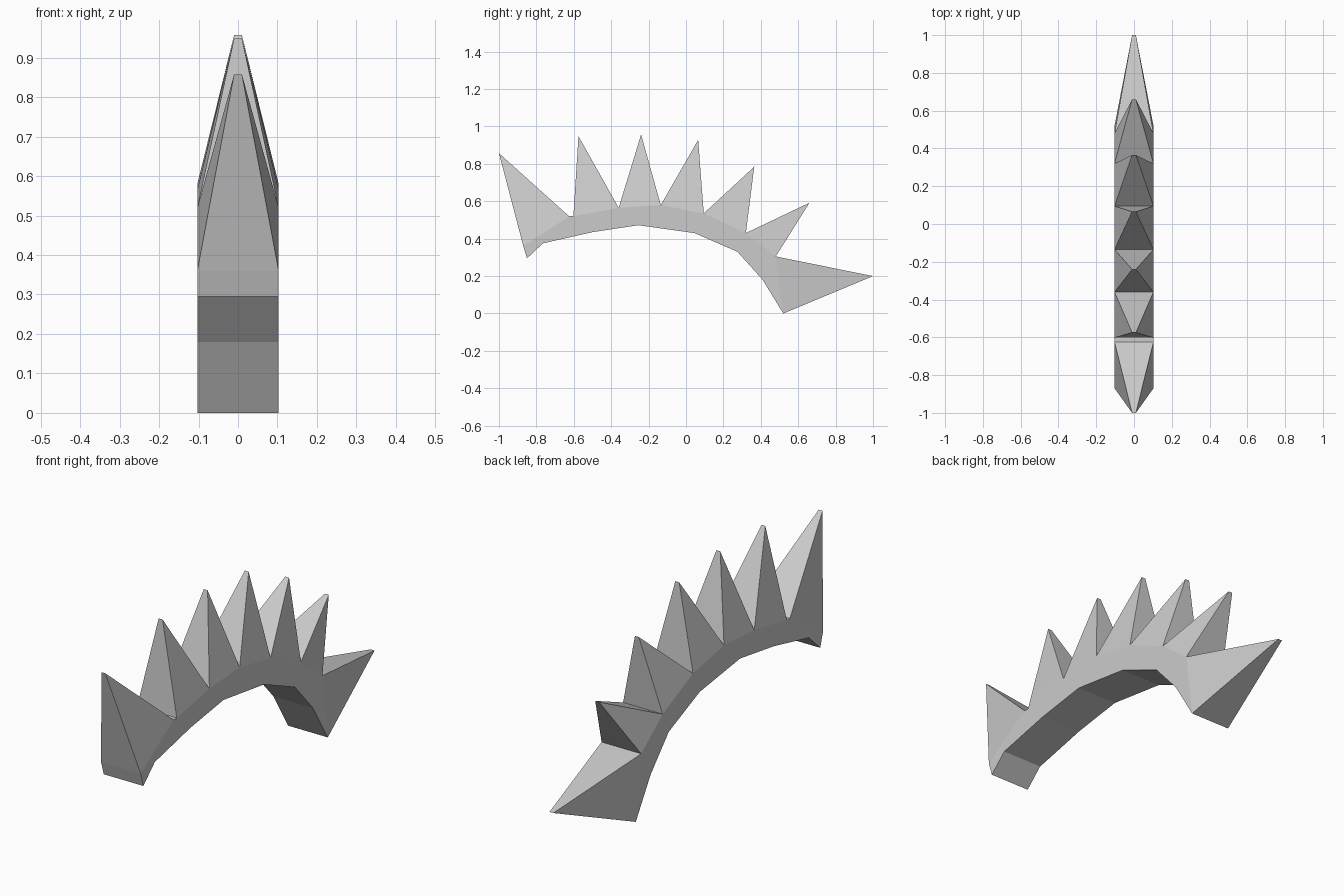
import bpy
import bmesh

cube = bpy.data.objects.get("Cube")
if cube:
    bpy.data.objects.remove(cube, do_unlink=True)

HALF, TIP_HALF = 0.103, 0.01

# Side profile (y, z): notches and spike tips along the top, arch underneath
notches = [(-0.87, 0.36), (-0.625, 0.52), (-0.602, 0.52), (-0.36, 0.565),
           (-0.135, 0.58), (0.095, 0.535), (0.32, 0.43), (0.48, 0.305), (0.52, 0)]
tips = [(-1, 0.857), None, (-0.575, 0.948), (-0.24, 0.957), (0.065, 0.928),
        (0.365, 0.785), (0.66, 0.592), (1, 0.2)]
underside = [(0.41, 0.18), (0.275, 0.33), (0.045, 0.43), (-0.255, 0.472),
             (-0.5, 0.435), (-0.765, 0.375), (-0.85, 0.295)]

# Plain grey
grey = bpy.data.materials.new("grey")
grey.use_nodes = True
colour = (0.6, 0.6, 0.6, 1)
grey.diffuse_color = colour
grey.node_tree.nodes["Principled BSDF"].inputs["Base Color"].default_value = colour

bm = bmesh.new()


def pair(point, half):
    """A left and right vertex at one profile point."""
    return [bm.verts.new((side * half, *point)) for side in (1, -1)]


def bridge(a, b):
    """A strip across the width between two profile points."""
    bm.faces.new((a[0], b[0], b[1], a[1]))


# Curved band: flat sides and the underside
top = [pair(p, HALF) for p in notches]
bottom = [pair(p, HALF) for p in underside]
for side in (0, 1):
    bm.faces.new([p[side] for p in top + bottom])
lower = [top[-1]] + bottom + [top[0]]
for a, b in zip(lower, lower[1:]):
    bridge(a, b)

# Spikes: each gap between notches rises to a narrow ridge
for a, b, tip in zip(top, top[1:], tips):
    if tip is None:
        bridge(a, b)
        continue
    peak = pair(tip, TIP_HALF)
    bridge(a, peak)
    bridge(peak, b)
    for side in (0, 1):
        bm.faces.new((a[side], peak[side], b[side]))

bmesh.ops.recalc_face_normals(bm, faces=bm.faces)
mesh = bpy.data.meshes.new("spiked_crest")
bm.to_mesh(mesh)
bm.free()
mesh.materials.append(grey)
crest = bpy.data.objects.new("spiked_crest", mesh)
bpy.context.collection.objects.link(crest)
